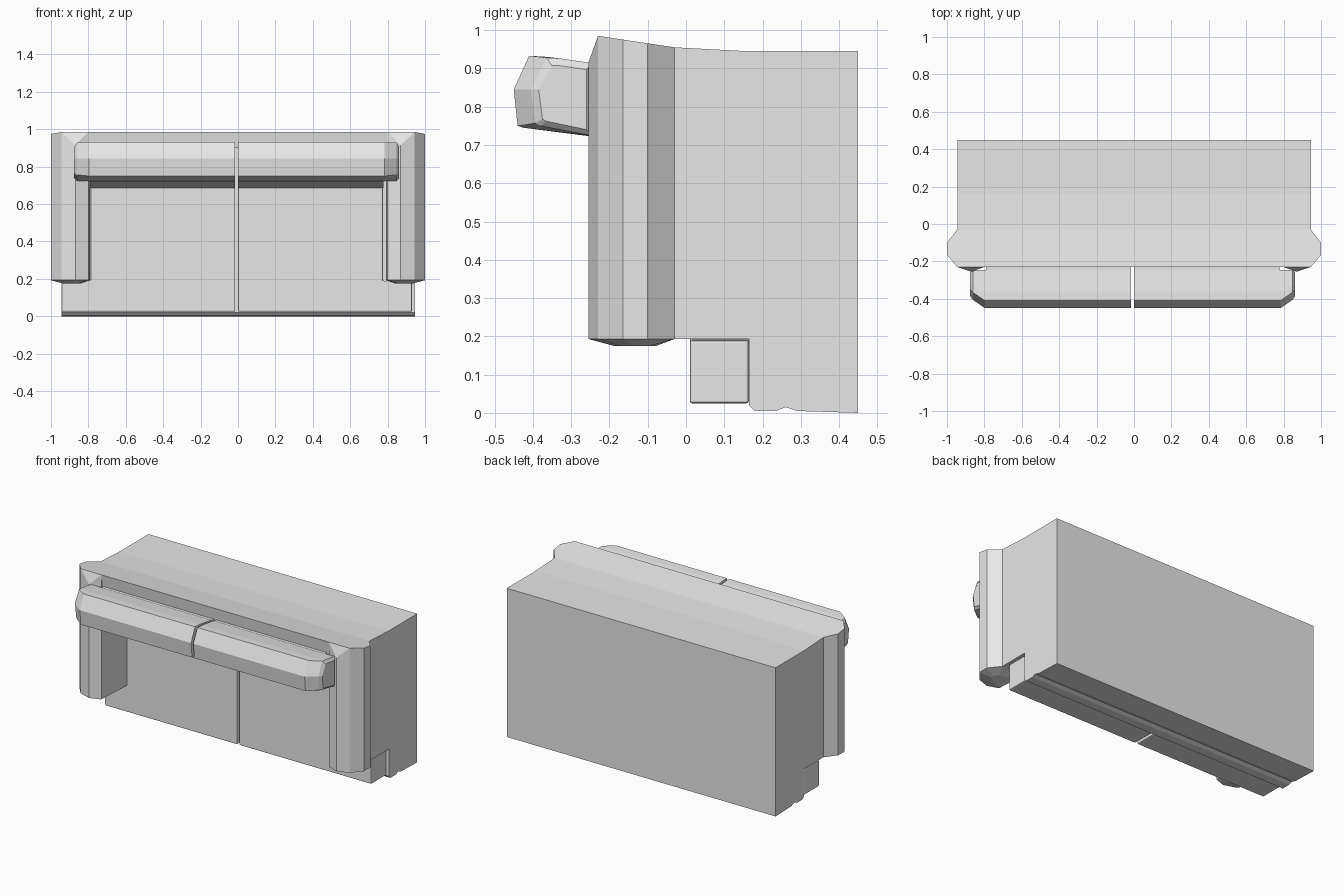
import bpy
import bmesh

cube = bpy.data.objects.get("Cube")
if cube:
    bpy.data.objects.remove(cube, do_unlink=True)

# Upholstery colour
fabric = bpy.data.materials.new("light_grey_fabric")
fabric.use_nodes = True
grey = (0.8, 0.8, 0.8, 1)
fabric.diffuse_color = grey
fabric.node_tree.nodes["Principled BSDF"].inputs["Base Color"].default_value = grey

MID = -0.007   # centre of the cushion pairs
GAP = 0.008    # half of the slit between cushions


def loft(name, rings, bevel=0.0, edit=None):
    """Join matching rings of points, cap both ends, optionally bevel."""
    bm = bmesh.new()
    loops = [[bm.verts.new(p) for p in ring] for ring in rings]
    n = len(loops[0])
    for a, b in zip(loops, loops[1:]):
        for i in range(n):
            j = (i + 1) % n
            bm.faces.new((a[i], a[j], b[j], b[i]))
    caps = [bm.faces.new(loops[0]), bm.faces.new(loops[-1])]
    bmesh.ops.recalc_face_normals(bm, faces=bm.faces)
    if edit:
        edit(bm, loops, caps)
    mesh = bpy.data.meshes.new(name)
    bm.to_mesh(mesh)
    bm.free()
    obj = bpy.data.objects.new(name, mesh)
    bpy.context.collection.objects.link(obj)
    mesh.materials.append(fabric)
    if bevel:
        mod = obj.modifiers.new("soft_edges", "BEVEL")
        mod.width = bevel
        mod.segments = 2
    return obj


def along_x(profile, x):
    return [(x, y, z) for y, z in profile]


# Base and back frame: one side profile across the full width
frame = [(0.45, 0), (0.45, 0.945), (0.16, 0.945), (-0.03, 0.955), (-0.23, 0.985),
         (-0.22, 0.9), (0.165, 0.9), (0.165, 0.02), (0.18, 0.005),
         (0.235, 0.005), (0.26, 0.015), (0.29, 0.005)]
loft("frame", [along_x(frame, -0.945), along_x(frame, 0.945)])

# Outlines of the repeated parts, for the left side
arm_pad = [(0.945, -0.03), (1, -0.1), (1, -0.165), (0.945, -0.23),
           (0.87, -0.255), (0.8, -0.23), (0.79, -0.03)]
arm_panel = [(0.79, -0.03), (0.945, -0.03), (0.945, 0.2), (0.79, 0.2)]
seat = [(GAP, 0.025), (0.937, 0.025), (0.937, 0.19), (0.782, 0.19), (0.782, 0.7), (GAP, 0.7)]
back_core = [(-0.255, 0.722), (-0.255, 0.91), (0.01, 0.91), (0.01, 0.685)]
back_full = [(-0.245, 0.722), (-0.245, 0.914), (-0.36, 0.93), (-0.41, 0.933),
             (-0.45, 0.845), (-0.44, 0.75), (-0.425, 0.745)]
back_side = [(-0.245, 0.724), (-0.245, 0.914), (-0.33, 0.926), (-0.365, 0.928),
             (-0.405, 0.845), (-0.393, 0.757), (-0.38, 0.75)]
back_end = [(-0.26, 0.74), (-0.26, 0.897), (-0.33, 0.907), (-0.35, 0.907),
            (-0.385, 0.845), (-0.375, 0.768), (-0.365, 0.762)]


def pad_top(y):
    return 0.915 if y < -0.25 else 0.955 - 0.15 * (y + 0.03)


def shape_pad(bm, loops, caps):
    # fold the top corner and puff out the front end of the arm
    bmesh.ops.connect_verts(bm, verts=[loops[1][3], loops[1][5]])
    bmesh.ops.inset_region(bm, faces=[caps[0]], thickness=0.07, depth=0)
    for v in caps[0].verts:
        v.co.z = 0.175


for side, s in (("left", 1), ("right", -1)):
    # Arm: rounded pad on a flat panel
    loft(side + "_arm_pad",
         [[(s * x, y, 0.193) for x, y in arm_pad],
          [(s * x, y, pad_top(y)) for x, y in arm_pad]], edit=shape_pad)
    loft(side + "_arm_panel",
         [[(s * x, y, z) for x, y in arm_panel] for z in (0.193, 0.93)])

    # Seat cushion, wrapping around the end of the arm
    loft(side + "_seat_cushion",
         [[(MID + s * x, y, z) for x, z in seat] for y in (0.01, 0.164)], bevel=0.006)

    # Back cushion: core between the arms and a wide overhanging head
    loft(side + "_back_cushion_core",
         [along_x(back_core, MID + s * x) for x in (GAP, 0.785)])
    stations = ((GAP, back_full), (0.79, back_full), (0.855, back_side), (0.869, back_end))
    loft(side + "_back_cushion_head",
         [along_x(profile, MID + s * x) for x, profile in stations])
